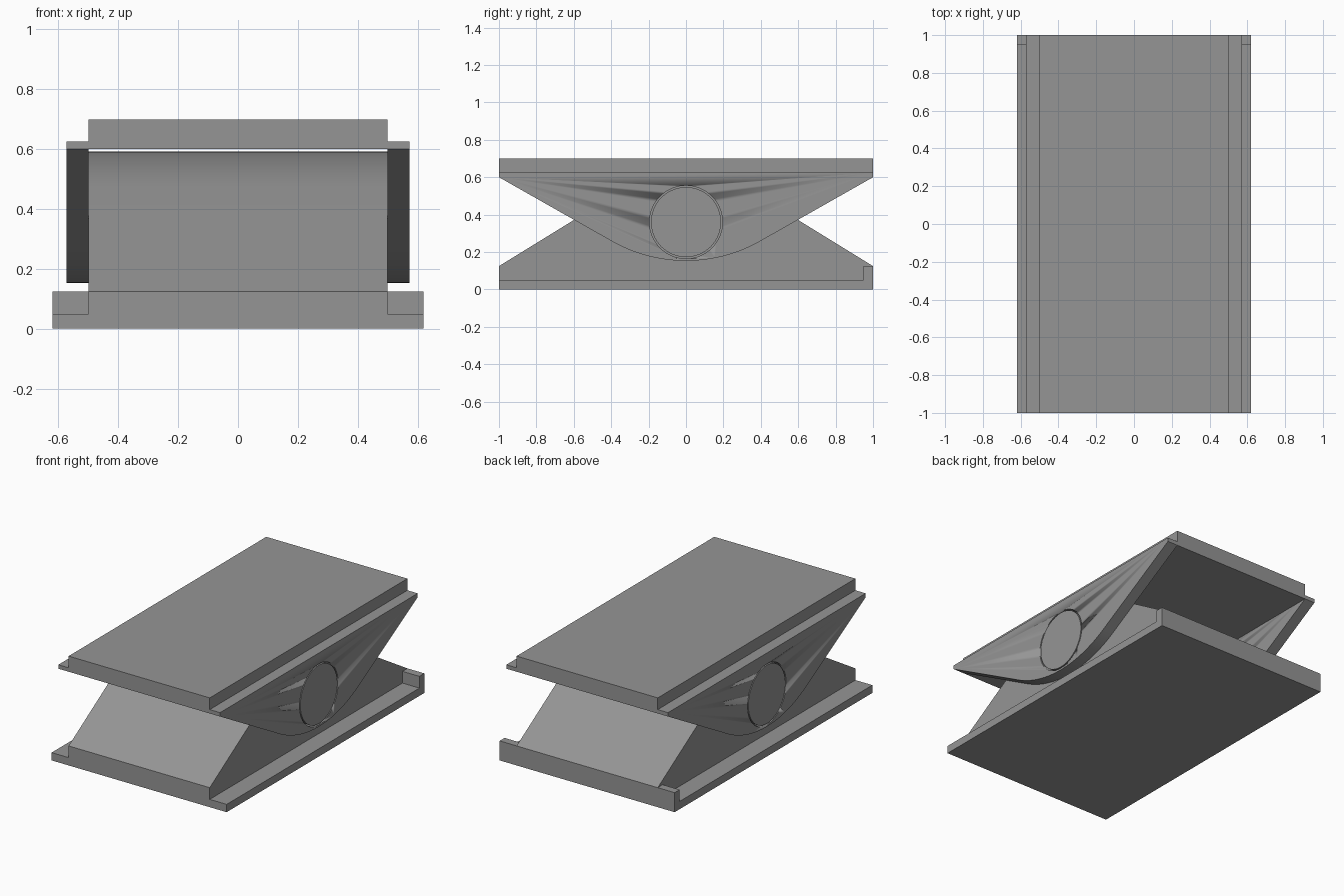
import bpy, bmesh, math

if "Cube" in bpy.data.objects:
    bpy.data.objects.remove(bpy.data.objects["Cube"])

grey = bpy.data.materials.new("plain grey")
grey.diffuse_color = (0.3, 0.3, 0.3, 1)
grey.use_nodes = True
grey.node_tree.nodes["Principled BSDF"].inputs["Base Color"].default_value = grey.diffuse_color


def finish(obj):
    obj.data.materials.clear()
    obj.data.materials.append(grey)
    bpy.ops.object.select_all(action='DESELECT')
    obj.select_set(True)
    bpy.context.view_layer.objects.active = obj
    bpy.ops.object.shade_smooth_by_angle(angle=math.radians(20))
    return obj


def extrude_profile(name, points, x0, x1):
    """Solid with a (y, z) outline running from x0 to x1."""
    bm = bmesh.new()
    face = bm.faces.new([bm.verts.new((x0, y, z)) for y, z in points])
    new = bmesh.ops.extrude_face_region(bm, geom=[face])["geom"]
    bmesh.ops.translate(bm, vec=(x1 - x0, 0, 0),
                        verts=[g for g in new if isinstance(g, bmesh.types.BMVert)])
    bmesh.ops.recalc_face_normals(bm, faces=bm.faces)
    mesh = bpy.data.meshes.new(name)
    bm.to_mesh(mesh)
    bm.free()
    obj = bpy.data.objects.new(name, mesh)
    bpy.context.collection.objects.link(obj)
    return finish(obj)


def box(name, x0, x1, y0, y1, z0, z1):
    return extrude_profile(name, [(y0, z0), (y1, z0), (y1, z1), (y0, z1)], x0, x1)


def cylinder(name, radius, x0, x1):
    bpy.ops.mesh.primitive_cylinder_add(vertices=64, radius=radius, depth=abs(x1 - x0),
                                        location=((x0 + x1) / 2, 0, 0.36),
                                        rotation=(0, math.pi / 2, 0))
    obj = bpy.context.object
    obj.name = name
    return finish(obj)


def rounded_ridge(end_z, top_z, slope, steps=32):
    """Straight slopes from y = -1 and y = 1 that meet in a tangent arc at y = 0."""
    angle = math.atan(abs(slope))
    sign = math.copysign(1, slope)
    radius = abs(end_z + slope - top_z) / (1 / math.cos(angle) - 1)
    pts = [(-1, end_z)]
    for i in range(steps + 1):
        a = angle * (2 * i / steps - 1)
        pts.append((radius * math.sin(a), top_z - sign * radius * (1 - math.cos(a))))
    return pts + [(1, end_z)]


# Lower half: base plate, ridged rocker and rear stops
box("base_plate", -0.62, 0.62, -1, 1, 0, 0.05)
ridge = rounded_ridge(0.125, 0.592, 0.615)
extrude_profile("lower_rocker", [(1, 0), (-1, 0)] + ridge, -0.5, 0.5)

# Upper half: platform between the cheeks
box("top_platform", -0.5, 0.5, -1, 1, 0.6, 0.7)
belly = rounded_ridge(0.6, 0.153, -0.567)

for side, label in ((-1, "left"), (1, "right")):
    box(label + "_rear_stop", side * 0.5, side * 0.62, 0.95, 1, 0.05, 0.125)
    # Cheek with a round pivot hole
    cheek = extrude_profile(label + "_cheek", [(1, 0.625), (-1, 0.625)] + belly,
                            side * 0.5, side * 0.573)
    cutter = cylinder(label + "_hole_cutter", 0.195, side * 0.45, side * 0.65)
    cutter.hide_render = True
    cutter.hide_set(True)
    hole = cheek.modifiers.new("pivot_hole", 'BOOLEAN')
    hole.operation = 'DIFFERENCE'
    hole.solver = 'EXACT'
    hole.object = cutter
    # Pivot pin, flush with the cheek
    cylinder(label + "_pivot_pin", 0.187, side * 0.49, side * 0.573)
